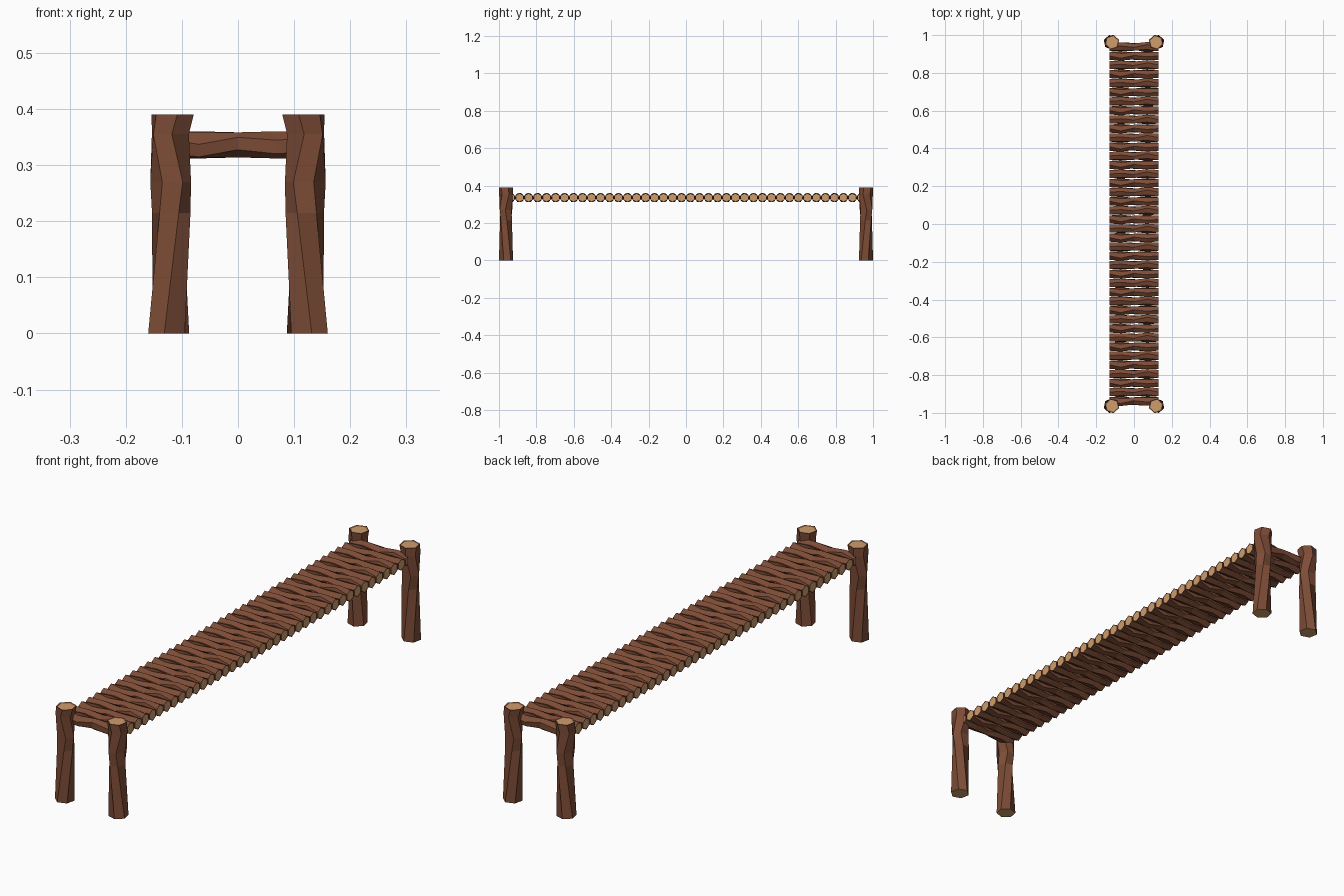
import bpy, bmesh, math
from mathutils import Matrix, Vector

if "Cube" in bpy.data.objects:
    bpy.data.objects.remove(bpy.data.objects["Cube"])


def material(name, rgb):
    m = bpy.data.materials.new(name)
    m.diffuse_color = (*rgb, 1)
    m.use_nodes = True
    m.node_tree.nodes["Principled BSDF"].inputs["Base Color"].default_value = m.diffuse_color
    return m


bark = material("bark", (0.205, 0.072, 0.037))
cut_wood = material("cut_wood", (0.62, 0.34, 0.15))
SIDES = 6


def rough_log(name, rings, matrix, rim_start):
    """Six-sided log along z; rings are (height, shift, radius, twist in degrees)."""
    bm = bmesh.new()
    loops = []
    for h, shift, r, twist in rings:
        angles = [math.radians(twist + i * 360 / SIDES) for i in range(SIDES)]
        loops.append([bm.verts.new((shift + r * math.cos(a), r * math.sin(a), h)) for a in angles])
    for low, high in zip(loops, loops[1:]):
        for i in range(SIDES):
            j = (i + 1) % SIDES
            bm.faces.new((low[i], low[j], high[j], high[i]))
    start = bm.faces.new(loops[0][::-1])
    end = bm.faces.new(loops[-1])
    bm.normal_update()
    # Pale sawn ends set slightly inside a bark rim
    rimmed = [start, end] if rim_start else [end]
    radius = rings[-1][2]
    bmesh.ops.inset_individual(bm, faces=rimmed, thickness=radius * 0.17, depth=-radius * 0.06)
    start.material_index = end.material_index = 1
    bmesh.ops.transform(bm, matrix=matrix, verts=bm.verts)
    bmesh.ops.recalc_face_normals(bm, faces=bm.faces)
    mesh = bpy.data.meshes.new(name)
    bm.to_mesh(mesh)
    bm.free()
    mesh.materials.append(bark)
    mesh.materials.append(cut_wood)
    obj = bpy.data.objects.new(name, mesh)
    bpy.context.collection.objects.link(obj)


# Four corner posts, mirrored across both axes
post_rings = [
    (0.0, -0.0035, 0.0384, 258),
    (0.215, 0.001, 0.0345, 293),
    (0.27, 0.0, 0.0365, 306),
    (0.355, -0.0005, 0.0367, 274),
    (0.39, 0.0035, 0.0394, 282),
]
for sx, side in ((1, "left"), (-1, "right")):
    for sy, end in ((1, "front"), (-1, "back")):
        place = Matrix.Diagonal((sx, sy, 1, 1)) @ Matrix.Translation((-0.12, -0.9624, 0))
        rough_log(f"{end}_{side}_post", post_rings, place, False)

# Deck of cross logs, every second one turned end for end
deck_rings = [
    (-0.13, 0, 0.0245, 30),
    (-0.07, 0, 0.0255, 2),
    (0.0, 0, 0.0225, 37),
    (0.068, 0, 0.0245, 20),
    (0.13, 0, 0.0245, 30),
]
# Log axis z -> world x, ring angle 0 -> front, 90 -> up
lay_down = Matrix(((0, 0, 1, 0), (-1, 0, 0, 0), (0, 1, 0, 0), (0, 0, 0, 1)))
COUNT = 40
for i in range(COUNT):
    y = -0.938 + i * 1.876 / (COUNT - 1)
    turn = Matrix.Rotation(math.pi * (i % 2), 4, 'Z')
    rough_log(f"deck_log_{i + 1}", deck_rings,
              Matrix.Translation((0, y, 0.336)) @ turn @ lay_down, True)
